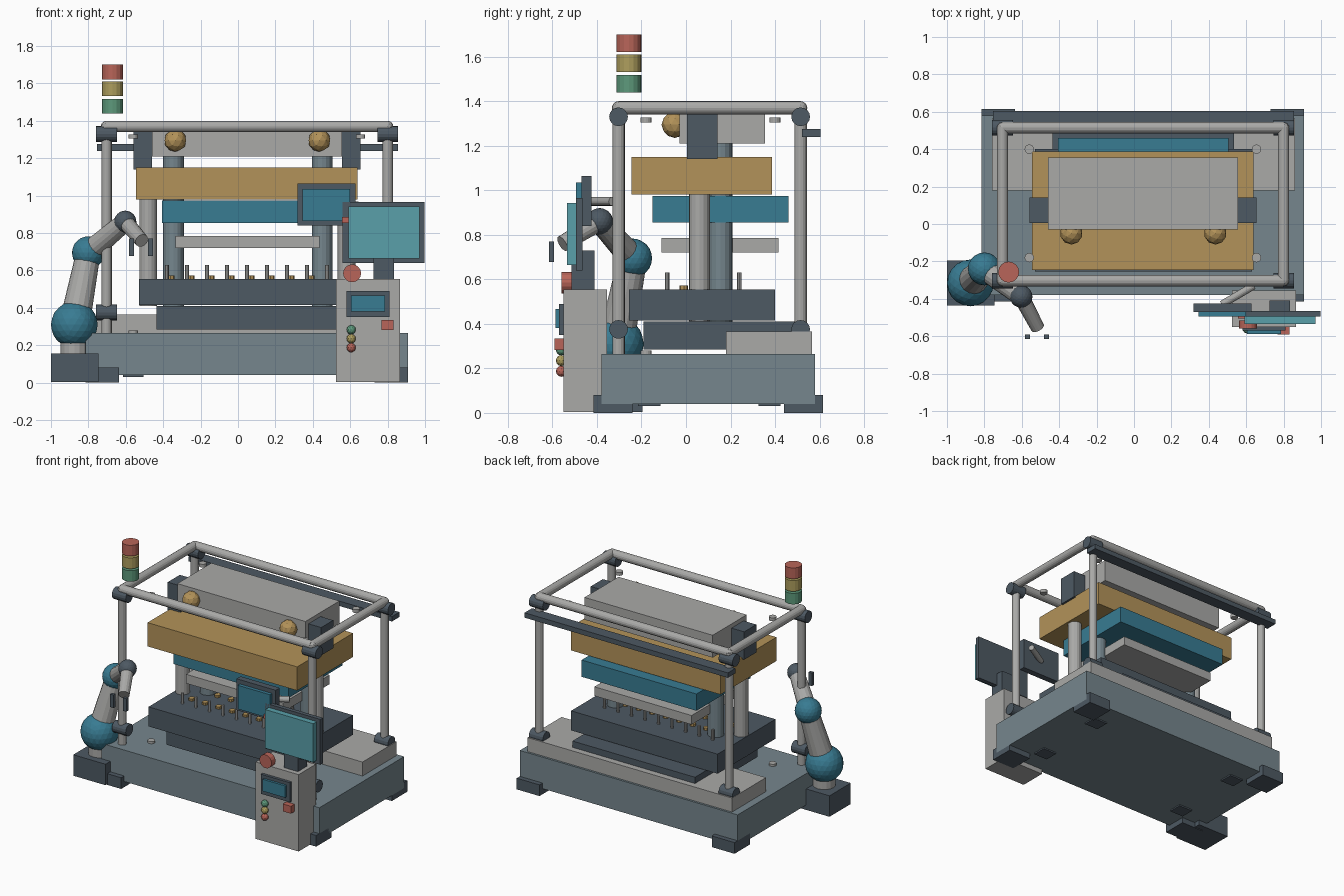
import bpy
from mathutils import Vector

COLORS = {
    'dark': (0.075, 0.10, 0.125, 1), 'steel': (0.18, 0.24, 0.27, 1),
    'light': (0.40, 0.40, 0.39, 1), 'gold': (0.45, 0.29, 0.10, 1),
    'blue': (0.04, 0.20, 0.29, 1), 'teal': (0.10, 0.35, 0.40, 1),
    'red': (0.48, 0.13, 0.10, 1), 'yellow': (0.42, 0.34, 0.11, 1),
    'green': (0.11, 0.32, 0.20, 1)}
MATS = {}
for key, rgba in COLORS.items():
    MATS[key] = bpy.data.materials.new(key)
    MATS[key].diffuse_color = rgba


def finish(name, mat):
    ob = bpy.context.object
    ob.name = name
    ob.data.materials.append(MATS[mat])
    return ob


def box(name, mat, x, y, z):
    """Box from (min, max) ranges."""
    bpy.ops.mesh.primitive_cube_add(size=1, location=[(a + b) / 2 for a, b in (x, y, z)])
    bpy.context.object.scale = [b - a for a, b in (x, y, z)]
    return finish(name, mat)


def rod(name, mat, p, q, r, r2=None, sides=16):
    """Cylinder or tapered cone from p to q."""
    p, q = Vector(p), Vector(q)
    bpy.ops.mesh.primitive_cone_add(vertices=sides, radius1=r, radius2=r if r2 is None else r2,
                                    depth=(q - p).length, location=(p + q) / 2)
    bpy.context.object.rotation_euler = (q - p).to_track_quat('Z', 'Y').to_euler()
    return finish(name, mat)


def ball(name, mat, c, r, sub=2):
    bpy.ops.mesh.primitive_ico_sphere_add(subdivisions=sub, radius=r, location=c)
    return finish(name, mat)


# base, feet and rear deck
box('base', 'steel', (-0.815, 0.91), (-0.38, 0.58), (0.04, 0.265))
for x in ((-0.815, -0.635), (0.73, 0.91)):
    for y in ((-0.415, -0.24), (0.44, 0.615)):
        box('foot', 'dark', x, y, (0, 0.08))
for x in (-0.56, 0.655):
    for y in (-0.165, 0.375):
        box('levelling_pad', 'dark', (x - .055, x + .055), (y - .05, y + .05), (0.03, 0.045))
    for y in (-0.18, 0.40):
        rod('base_bolt', 'light', (x, y, 0.26), (x, y, 0.28), 0.025)
        rod('upper_bolt', 'light', (x, y, 1.305), (x, y, 1.328), 0.025)
box('rear_deck', 'light', (-0.76, 0.86), (0.18, 0.565), (0.265, 0.365))

# press bed
box('lower_bed', 'dark', (-0.435, 0.535), (-0.19, 0.52), (0.285, 0.41))
box('upper_bed', 'dark', (-0.53, 0.63), (-0.255, 0.40), (0.415, 0.555))

# guide columns
for x in (-0.48, 0.58):
    rod('front_column', 'light', (x, 0.06, 0.41), (x, 0.06, 0.99), 0.047)
for x in (-0.345, 0.45):
    rod('rear_column', 'steel', (x, 0.155, 0.40), (x, 0.155, 1.22), 0.055)

# pins and contacts on the bed
for i in range(9):
    x = -0.38 + i * 0.107
    for y in (-0.085, 0.24):
        rod('pin', 'light', (x, y, 0.55), (x, y, 0.63), 0.010, sides=8)
    if i < 8:
        for y in (-0.01, 0.13):
            rod('contact', 'gold', (x + .02, y, 0.55), (x + .02, y, 0.572), 0.02, sides=8)

# moving platens and head
box('pressure_plate', 'light', (-0.335, 0.435), (-0.11, 0.415), (0.72, 0.785))
box('platen', 'blue', (-0.405, 0.505), (-0.15, 0.46), (0.855, 0.975))
box('crosshead', 'gold', (-0.545, 0.64), (-0.245, 0.387), (0.98, 1.15))
box('head', 'light', (-0.46, 0.555), (-0.03, 0.355), (1.21, 1.37))
for x in ((-0.56, -0.46), (0.555, 0.655)):
    box('head_end', 'dark', x, (0.005, 0.142), (1.14, 1.34))
for x in (-0.335, 0.435):
    ball('head_ball', 'gold', (x, -0.05, 1.295), 0.06)

# guard frame with joints
X, Y = (-0.703, 0.80), (-0.303, 0.515)
for x in X:
    rod('side_rail', 'light', (x, Y[0], 1.37), (x, Y[1], 1.37), 0.03)
    for y in Y:
        rod('post', 'light', (x, y, 0.265), (x, y, 1.38), 0.028)
        ball('corner_ball', 'light', (x, y, 1.37), 0.03)
        for z in (0.375, 1.33):
            rod('joint', 'dark', (x - .055, y, z), (x + .055, y, z), 0.042)
for y in Y:
    rod('long_rail', 'light', (X[0], y, 1.37), (X[1], y, 1.37), 0.03)
box('rear_bar', 'dark', (-0.755, 0.855), (0.52, 0.605), (1.24, 1.275))

# signal tower
for mat, z in (('green', 1.44), ('yellow', 1.532), ('red', 1.622)):
    rod('signal_' + mat, mat, (-0.67, -0.257, z), (-0.67, -0.257, z + 0.078), 0.056)

# robot arm
shoulder, elbow, wrist, hand = (-.875, -.315, .31), (-.80, -.24, .695), (-.603, -.388, .86), (-.515, -.555, .76)
box('arm_base', 'dark', (-1, -0.745), (-0.435, -0.195), (0.005, 0.155))
rod('arm_turntable', 'light', (-0.875, -0.315, 0.15), (-0.875, -0.315, 0.31), 0.075)
ball('shoulder', 'blue', shoulder, 0.125, 3)
rod('upper_arm', 'light', shoulder, elbow, 0.082, 0.065)
ball('elbow', 'blue', elbow, 0.088, 3)
rod('forearm', 'light', elbow, wrist, 0.06, 0.05)
ball('wrist', 'dark', wrist, 0.06, 3)
rod('hand', 'light', wrist, hand, 0.043, 0.037)
for x in (-0.569, -0.468):
    box('finger', 'dark', (x - .014, x + .014), (-0.615, -0.592), (0.677, 0.77))

# control cabinet with panel and buttons
box('cabinet', 'light', (0.525, 0.865), (-0.55, -0.355), (0.005, 0.555))
box('panel_frame', 'dark', (0.58, 0.81), (-0.57, -0.55), (0.35, 0.49))
box('panel_screen', 'blue', (0.605, 0.785), (-0.587, -0.565), (0.382, 0.467))
for mat, z in (('green', 0.283), ('yellow', 0.235), ('red', 0.187)):
    ball('button_' + mat, mat, (0.605, -0.56, z), 0.025)
box('stop_box', 'red', (0.768, 0.832), (-0.59, -0.55), (0.282, 0.335))
rod('stop_button', 'red', (0.61, -0.56, 0.585), (0.61, -0.515, 0.585), 0.048)
box('monitor_neck', 'dark', (0.725, 0.835), (-0.515, -0.41), (0.55, 0.73))

# large and small monitors
box('monitor', 'dark', (0.56, 0.998), (-0.495, -0.465), (0.64, 0.965))
box('monitor_screen', 'teal', (0.59, 0.97), (-0.535, -0.495), (0.665, 0.942))
box('small_monitor', 'dark', (0.318, 0.628), (-0.47, -0.425), (0.84, 1.065))
box('small_screen', 'blue', (0.345, 0.60), (-0.495, -0.47), (0.865, 1.035))
box('small_switch', 'red', (0.555, 0.595), (-0.505, -0.47), (0.855, 0.885))
rod('monitor_arm', 'light', (0.47, -0.43, 0.95), (0.64, -0.33, 0.95), 0.02)
